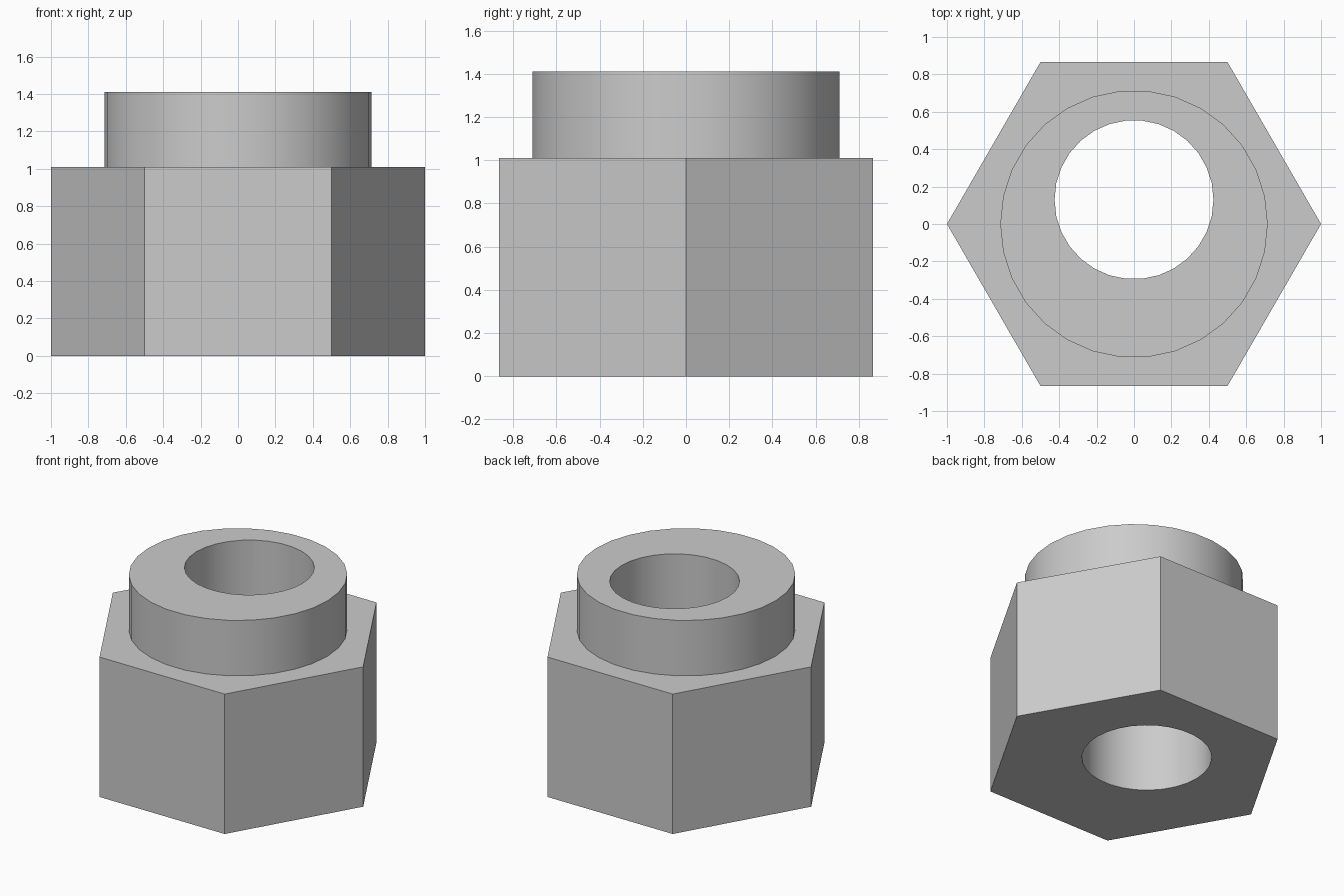
import bpy
import math

cube = bpy.data.objects.get("Cube")
if cube:
    bpy.data.objects.remove(cube, do_unlink=True)

HEX_HEIGHT, TOP = 1.01, 1.41

grey = bpy.data.materials.new("plain grey")
grey.use_nodes = True
colour = (0.6, 0.6, 0.6, 1)
grey.diffuse_color = colour
grey.node_tree.nodes["Principled BSDF"].inputs["Base Color"].default_value = colour


def prism(name, sides, radius, bottom, top, y=0):
    """Upright prism with a corner on +x."""
    bpy.ops.mesh.primitive_cylinder_add(
        vertices=sides, radius=radius, depth=top - bottom,
        location=(0, y, (bottom + top) / 2), rotation=(0, 0, math.pi / 2))
    obj = bpy.context.object
    obj.name = name
    bpy.ops.object.transform_apply(location=True, rotation=True, scale=True)
    obj.data.materials.append(grey)
    return obj


def combine(target, other, operation):
    """Apply a boolean and drop the helper solid."""
    other.hide_render = True
    mod = target.modifiers.new(operation.lower(), "BOOLEAN")
    mod.operation = operation
    mod.solver = "EXACT"
    mod.object = other
    bpy.context.view_layer.objects.active = target
    bpy.ops.object.modifier_apply(modifier=mod.name)
    bpy.data.objects.remove(other, do_unlink=True)


# Hexagonal body with a round collar on top
nut = prism("hexagonal_nut_with_collar", 6, 1, 0, HEX_HEIGHT)
combine(nut, prism("collar", 30, 0.715, HEX_HEIGHT / 2, TOP), "UNION")

# Off-centre bore right through both
combine(nut, prism("bore", 30, 0.425, -0.2, TOP + 0.2, y=0.13), "DIFFERENCE")

# Smooth round walls, crisp edges
bpy.ops.object.select_all(action="DESELECT")
nut.select_set(True)
bpy.context.view_layer.objects.active = nut
bpy.ops.object.shade_smooth_by_angle(angle=math.radians(30))
